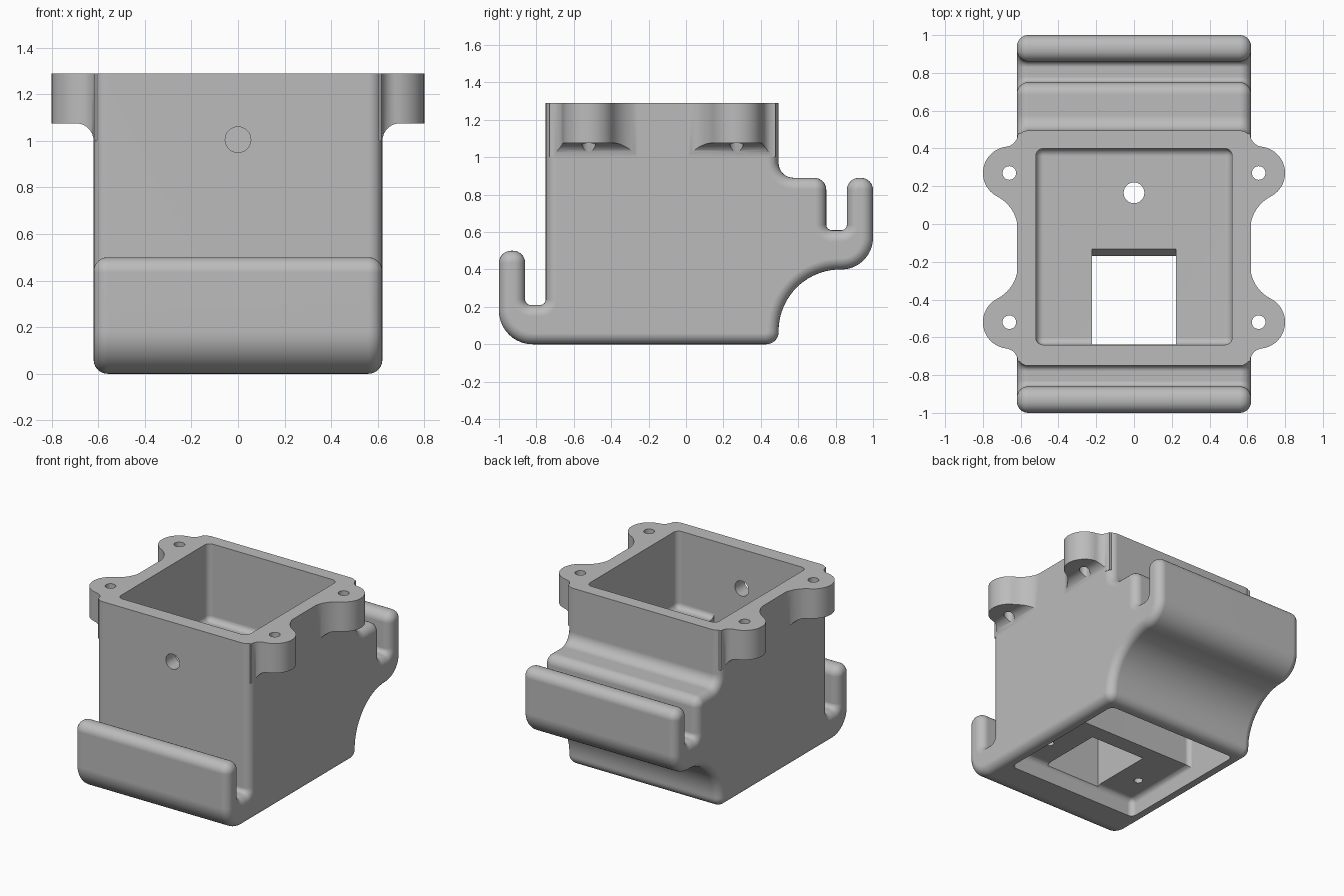
import bpy, bmesh, math
from mathutils import Vector, Matrix

if "Cube" in bpy.data.objects:
    bpy.data.objects.remove(bpy.data.objects["Cube"], do_unlink=True)

grey = bpy.data.materials.new("mid grey plastic")
grey.use_nodes = True
grey.diffuse_color = (0.5, 0.5, 0.5, 1)
grey.node_tree.nodes["Principled BSDF"].inputs["Base Color"].default_value = (0.5, 0.5, 0.5, 1)

TOP, HALF, ROUND = 1.29, 0.62, 0.06


def to_object(name, bm):
    bmesh.ops.recalc_face_normals(bm, faces=bm.faces)
    mesh = bpy.data.meshes.new(name)
    bm.to_mesh(mesh)
    bm.free()
    mesh.materials.append(grey)
    obj = bpy.data.objects.new(name, mesh)
    bpy.context.collection.objects.link(obj)
    return obj


def loft(name, rings):
    """Skin a list of equal-length rings and cap both ends."""
    bm = bmesh.new()
    rows = [[bm.verts.new(p) for p in ring] for ring in rings]
    n = len(rows[0])
    for a, b in zip(rows, rows[1:]):
        for i in range(n):
            j = (i + 1) % n
            bm.faces.new((a[i], a[j], b[j], b[i]))
    bm.faces.new(rows[0][::-1])
    bm.faces.new(rows[-1])
    return to_object(name, bm)


def rounded_outline(corners):
    """Turn (u, v, radius) corners into a filleted outline."""
    out = []
    for i, (u, v, r) in enumerate(corners):
        p = Vector((u, v))
        if r == 0:
            out.append(p)
            continue
        a = (Vector(corners[i - 1][:2]) - p).normalized()
        b = (Vector(corners[(i + 1) % len(corners)][:2]) - p).normalized()
        centre = p + (a + b) * r
        steps = 20 if r > 0.1 else 8
        for k in range(steps + 1):
            t = math.pi / 2 * k / steps
            out.append(centre - b * r * math.cos(t) - a * r * math.sin(t))
    return out


def inset_outline(pts, d):
    """Move an anticlockwise outline inwards, keeping the top rim level."""
    out = []
    for i, p in enumerate(pts):
        e1, e2 = p - pts[i - 1], pts[(i + 1) % len(pts)] - p
        n1 = Vector((-e1.y, e1.x)).normalized()
        n2 = Vector((-e2.y, e2.x)).normalized()
        q = p + (n1 + n2) * d / (1 + n1.dot(n2))
        if p.y > TOP - 0.001:
            q.y = TOP
        out.append(q)
    return out


def rounded_box(name, lo, hi, bevel=0):
    lo, hi = Vector(lo), Vector(hi)
    bm = bmesh.new()
    size = Matrix.Diagonal((*(hi - lo), 1))
    bmesh.ops.create_cube(bm, size=1, matrix=Matrix.Translation((lo + hi) / 2) @ size)
    if bevel:
        bmesh.ops.bevel(bm, geom=bm.edges[:], offset=bevel, segments=5,
                        profile=0.5, affect='EDGES')
    return to_object(name, bm)


def rod(name, centre, radius, length, along_y=False):
    bm = bmesh.new()
    turn = Matrix.Rotation(math.pi / 2, 4, 'X') if along_y else Matrix()
    bmesh.ops.create_cone(bm, cap_ends=True, segments=32, radius1=radius, radius2=radius,
                          depth=length, matrix=Matrix.Translation(centre) @ turn)
    return to_object(name, bm)


def combine(target, tool, operation):
    mod = target.modifiers.new(operation, 'BOOLEAN')
    mod.operation, mod.solver, mod.object = operation, 'EXACT', tool
    bpy.context.view_layer.objects.active = target
    bpy.ops.object.modifier_apply(modifier=mod.name)
    bpy.data.objects.remove(tool, do_unlink=True)


# Body with front and back hooks, as a side outline with rounded ends
R = 0.065
side = rounded_outline([
    (-1, 0, 0.18), (0.495, 0, R), (0.495, 0.40, 0.33), (1, 0.40, 0.17),
    (1, 0.89, R), (0.86, 0.89, R), (0.86, 0.61, 0.03), (0.75, 0.61, 0.03),
    (0.75, 0.89, R), (0.495, 0.89, 0.08), (0.495, TOP, 0), (-0.75, TOP, 0),
    (-0.75, 0.21, 0.03), (-0.86, 0.21, 0.03), (-0.86, 0.5, R), (-1, 0.5, R)])
sections = []
for k in range(7):
    t = math.pi / 2 * k / 6
    sections.append((HALF - ROUND + ROUND * math.sin(t), ROUND * (1 - math.cos(t))))
sections = [(-x, d) for x, d in reversed(sections)] + sections
body = loft("holder_body", [[(x, p.x, p.y) for p in inset_outline(side, d)]
                            for x, d in sections])


# Screw ears: round lobe blended into the wall, with a filleted underside
def ear_outline():
    cx, r, wall = 0.66, 0.14, 0.615
    pts = []
    for blend, s in ((0.2, -1), (0.07, 1)):
        fx = wall + blend
        fy = math.sqrt((r + blend) ** 2 - (fx - cx) ** 2)
        end = math.atan2(-fy, cx - fx)
        arc = []
        for k in range(11):
            a = -math.pi + (end + math.pi) * k / 10
            arc.append((fx + blend * math.cos(a), s * (fy + blend * math.sin(a))))
        lobe_start = math.atan2(fy, fx - cx)
        lobe = [(cx + r * math.cos(lobe_start * (1 - k / 10)),
                 s * r * math.sin(lobe_start * (1 - k / 10))) for k in range(1, 11)]
        run = [(0.56, arc[0][1])] + arc + lobe
        pts += run if s < 0 else run[-2::-1]
    return pts


MID, SPREAD = -0.125, 0.395
for sx in (-1, 1):
    for sy in (-1, 1):
        flat = [(sx * x, MID + sy * (SPREAD + y)) for x, y in ear_outline()]
        ear = loft("ear", [[(x, y, z) for x, y in flat] for z in (0.9, TOP)])
        under = [(0.5, 0.8), (0.5, 1.0), (HALF, 1.0)]
        for k in range(1, 9):
            t = math.pi / 2 * k / 8
            under.append((HALF + 0.075 * (1 - math.cos(t)), 1.0 + 0.075 * math.sin(t)))
        under += [(0.9, 1.075), (0.9, 0.8)]
        trim = loft("ear_trim", [[(sx * x, y, z) for x, z in under] for y in (-1.2, 1.2)])
        combine(ear, trim, 'DIFFERENCE')
        combine(body, ear, 'UNION')

# Upper cavity, stepped lower pocket and the square shaft between them
FLOOR, BACK = 0.73, 0.4
cutters = [
    rounded_box("upper_cavity", (-0.52, -0.64, FLOOR), (0.52, BACK, 1.6), 0.04),
    rounded_box("lower_pocket", (-0.53, -0.65, -0.3), (0.53, BACK, 0.13), 0.04),
    rounded_box("deep_pocket", (-0.53, -0.05, -0.3), (0.53, BACK, 0.62), 0.04),
    rounded_box("shaft", (-0.222, -0.639, 0.05), (0.222, -0.17, 0.85)),
    loft("shaft_chamfer", [[(x, -0.25, FLOOR - 0.05), (x, -0.17, FLOOR - 0.05),
                            (x, -0.13, FLOOR + 0.002), (x, -0.13, 0.8), (x, -0.25, 0.8)]
                           for x in (-0.222, 0.222)]),
    rod("floor_hole", (0, 0.165, 0.68), 0.055, 0.3),
    rod("front_hole", (0, -0.7, 1.005), 0.055, 0.3, along_y=True),
]
# Screw holes in the ears and in the lower pocket
for sx in (-1, 1):
    cutters.append(rod("pocket_screw_hole", (sx * 0.39, -0.42, 0.2), 0.03, 0.3))
    for sy in (-1, 1):
        cutters.append(rod("ear_screw_hole", (sx * 0.66, MID + sy * SPREAD, 1.2), 0.036, 0.36))
for cutter in cutters:
    combine(body, cutter, 'DIFFERENCE')

# Smooth shading with crisp edges
bpy.ops.object.select_all(action='DESELECT')
body.select_set(True)
bpy.context.view_layer.objects.active = body
bpy.ops.object.shade_smooth_by_angle(angle=math.radians(35))
weighted = body.modifiers.new("even_shading", 'WEIGHTED_NORMAL')
weighted.keep_sharp = True
